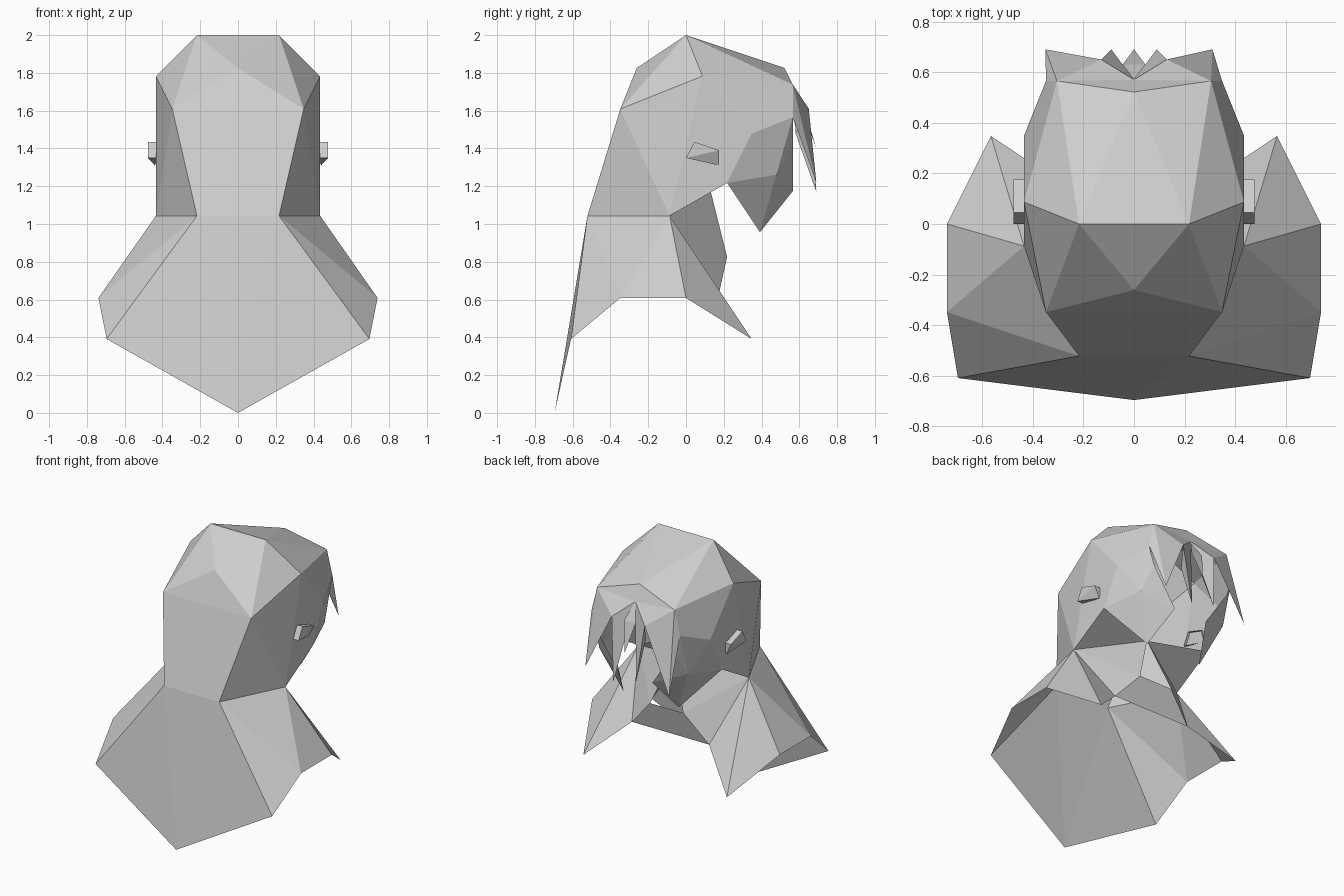
import bpy, bmesh
from mathutils import Vector

cube = bpy.data.objects.get("Cube")
if cube:
    bpy.data.objects.remove(cube)

UNIT = 2 / 46  # the design sits on a coarse modelling grid

grey = bpy.data.materials.new("light_grey")
grey.use_nodes = True
COLOUR = (0.62, 0.62, 0.62, 1)
grey.diffuse_color = COLOUR
grey.node_tree.nodes["Principled BSDF"].inputs["Base Color"].default_value = COLOUR

# Named corner points of the +x half; lower case means the mirrored corner
POINTS = dict(
    T=(5, 0, 46), N=(0, -6, 42), P=(10, 2, 41), R=(8, -8, 37),      # crown
    U=(0, 12, 42), S=(7, 13, 40), Q=(8, 13, 36), L=(10, 8, 34),     # brow, temple
    V=(7, 13, 33), W=(8, 11, 29), Z=(3, 13, 27), M=(5, 9, 22),      # eye, cheek, mouth, chin
    K=(10, 5, 28), J=(0, 3, 27), A=(10, -2, 24), I=(5, -12, 24),    # jaw, throat, nape
    B=(3, 5, 19), C=(7, 4, 14.5), D=(13, 8, 9), E=(17, 0, 14),      # collar
    F=(17, -8, 14), G=(16, -14, 9), H=(0, -16, 0))                  # cape hem


def corner(name):
    x, y, z = POINTS[name.upper()]
    return Vector((x if name.isupper() else -x, y, z)) * UNIT


def make_part(name, polygons, centre):
    """Flat shaded mesh from corner lists, faces turned away from centre."""
    bm = bmesh.new()
    for poly in polygons:
        face = bm.faces.new([bm.verts.new(p) for p in poly])
        face.normal_update()
        if face.normal.dot(face.calc_center_median() - Vector(centre)) < 0:
            face.normal_flip()
    bmesh.ops.remove_doubles(bm, verts=bm.verts[:], dist=0.001)
    mesh = bpy.data.meshes.new(name)
    bm.to_mesh(mesh)
    bm.free()
    mesh.materials.append(grey)
    obj = bpy.data.objects.new(name, mesh)
    bpy.context.collection.objects.link(obj)


def mirrored_part(name, words, centre):
    polygons, seen = [], set()
    for word in words.split():
        for w in (word, word.swapcase()):
            key = frozenset(tuple(corner(c)) for c in w)
            if key not in seen:
                seen.add(key)
                polygons.append([corner(c) for c in w])
    make_part(name, polygons, centre)


# Head shell: crown, back, sides
mirrored_part("skull", "TtN TNR TRP NRr TtU TUS TSP RriI AIR RPA "
              "PSQ PQL PLA ALK", (0, 0, 1.4))
# Cheek pieces beside the open face
mirrored_part("cheeks", "QVW LQW LWK KWM VZW WZM", (0, 0.15, 1.4))
# Neck and chest
mirrored_part("neck", "KAJ AJB BbcC ABC", (0, -0.1, 1.0))
# Shoulder cape, open underneath
mirrored_part("cape", "IiH IGH IGF AIF AFE AED ADC", (0, -0.1, 0.4))


# Hair locks: pointed pyramids hanging from the brow
def lock(name, left, right, tip, root):
    l, r, t, b = (Vector(p) for p in (left, right, tip, root))
    make_part(name, [(l, r, t), (l, t, b), (r, t, b), (l, r, b)],
              (l + r + t + b) / 4)


brow = Vector((0, 0.57, 1.72))
for side, label, tip_x, tip_z, inner_z in ((1, "left", 0.31, 1.22, 1.17),
                                           (-1, "right", 0.35, 1.18, 1.22)):
    temple, side_root = (corner(c if side > 0 else c.lower()) for c in "SQ")
    bulge = Vector((side * 0.13, 0.65, 1.61))
    lock(label + "_outer_lock", temple, bulge,
         (side * tip_x, 0.69, tip_z), side_root)
    lock(label + "_inner_lock", brow, bulge,
         (side * 0.09, 0.69, inner_z), (side * 0.09, 0.58, 1.48))
    make_part(label + "_fringe", [(brow, bulge, temple),
              (brow, temple, corner("U"))], (0, 0.4, 1.6))
lock("middle_lock", (-0.045, 0.63, 1.6), (0.045, 0.63, 1.6),
     (0, 0.69, 1.4), brow)

# Ears: small wedges with a bevelled lower face
for side, label in ((1, "left"), (-1, "right")):
    def at(x, y, z):
        return Vector((side * x, y, z))
    front, top, back = [(at(0.477, y, z), at(0.42, y, z)) for y, z in
                        ((0, 1.35), (0.045, 1.435), (0.175, 1.39))]
    lobe = at(0.44, 0.175, 1.31)
    make_part(label + "_ear", [
        (front[0], top[0], back[0]), (front[0], back[0], lobe),
        (front[0], top[0], top[1], front[1]), (top[0], back[0], back[1], top[1]),
        (back[0], lobe, back[1]), (front[0], lobe, front[1])],
        at(0.44, 0.1, 1.37))
